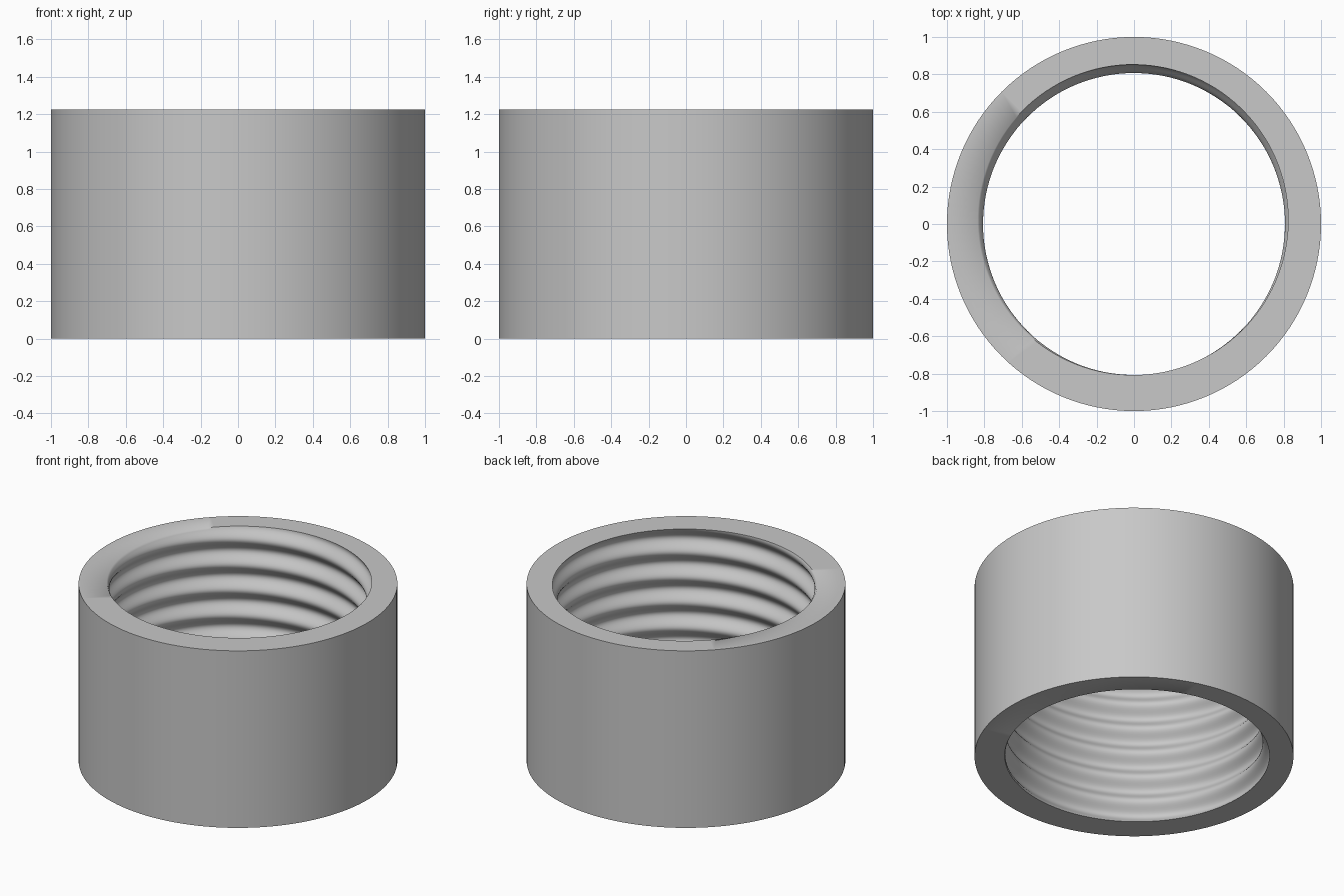
import bpy, bmesh
from math import sin, cos, pi, radians

cube = bpy.data.objects.get("Cube")
if cube:
    bpy.data.objects.remove(cube, do_unlink=True)

HEIGHT = 1.225
OUTER = 1.0
MID, DEPTH = 0.83, 0.023      # mean bore radius and thread amplitude
TURNS = 7
SEGMENTS = 128
ROWS = TURNS * 16
GROOVE = radians(105)         # where the groove meets the top rim

# Material
grey = bpy.data.materials.new("plain grey")
grey.use_nodes = True
colour = (0.58, 0.58, 0.58, 1)
grey.diffuse_color = colour
grey.node_tree.nodes["Principled BSDF"].inputs["Base Color"].default_value = colour


def bore_radius(angle, z):
    """Right-handed rounded thread."""
    return MID + DEPTH * cos(2 * pi * TURNS * (z - HEIGHT) / HEIGHT + GROOVE - angle)


def add_ring(bm, radius_at, z):
    ring = []
    for i in range(SEGMENTS):
        a = 2 * pi * i / SEGMENTS
        r = radius_at(a, z)
        ring.append(bm.verts.new((r * cos(a), r * sin(a), z)))
    return ring


# Closed loop of rings: outer wall up, top rim, threaded bore down, bottom rim
bm = bmesh.new()
rings = [add_ring(bm, lambda a, z: OUTER, z) for z in (0, HEIGHT)]
rings += [add_ring(bm, bore_radius, HEIGHT * (1 - k / ROWS)) for k in range(ROWS + 1)]
for low, high in zip(rings, rings[1:] + rings[:1]):
    for i in range(SEGMENTS):
        j = (i + 1) % SEGMENTS
        bm.faces.new((low[i], low[j], high[j], high[i]))
bmesh.ops.recalc_face_normals(bm, faces=bm.faces)

mesh = bpy.data.meshes.new("threaded_collar")
bm.to_mesh(mesh)
bm.free()
mesh.materials.append(grey)
collar = bpy.data.objects.new("threaded_collar", mesh)
bpy.context.collection.objects.link(collar)

# Smooth walls with crisp outer rims
bpy.ops.object.select_all(action="DESELECT")
collar.select_set(True)
bpy.context.view_layer.objects.active = collar
bpy.ops.object.shade_smooth_by_angle(angle=radians(60))
